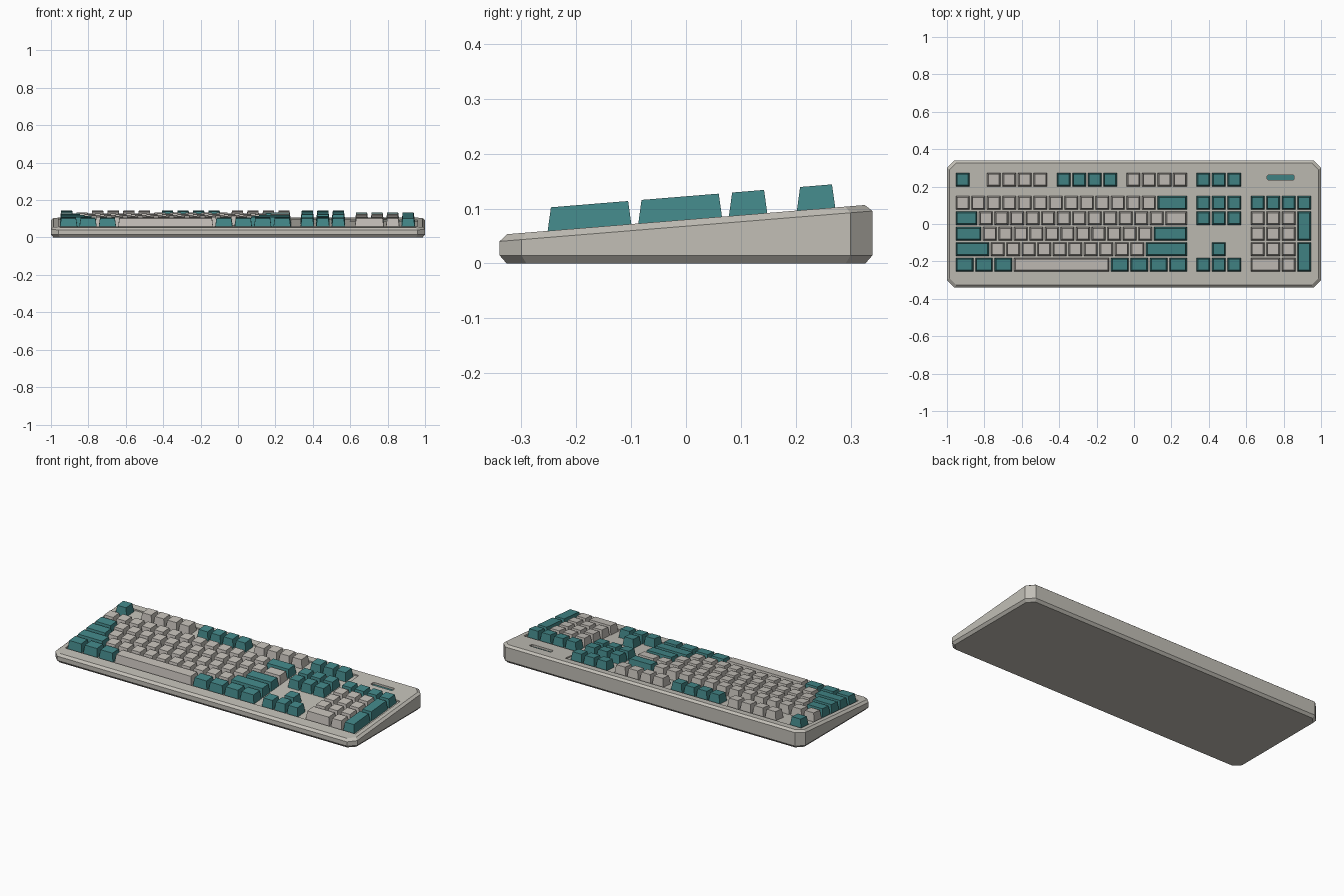
import bpy
import bmesh

cube = bpy.data.objects.get("Cube")
if cube:
    bpy.data.objects.remove(cube, do_unlink=True)

SLOPE = 0.0815              # tilt of the whole deck
UX, UY = 0.083, 0.0826      # key pitch
X0, Y0 = -0.9575, -0.2585   # lower left corner of the key grid
GAP = 0.0125
WELL = 0.008                # depth of the key well


def deck(y):
    return 0.08 + SLOPE * y


def material(name, colour):
    m = bpy.data.materials.new(name)
    m.use_nodes = True
    m.diffuse_color = (*colour, 1)
    bsdf = next(n for n in m.node_tree.nodes if n.type == 'BSDF_PRINCIPLED')
    bsdf.inputs["Base Color"].default_value = (*colour, 1)
    bsdf.inputs["Roughness"].default_value = 0.6
    return m


case_mat = material("warm_grey_case", (0.54, 0.52, 0.47))
key_mat = material("pale_grey_keys", (0.55, 0.52, 0.48))
teal_mat = material("teal", (0.055, 0.24, 0.245))


def finish(bm, name, mats):
    bmesh.ops.recalc_face_normals(bm, faces=bm.faces)
    mesh = bpy.data.meshes.new(name)
    bm.to_mesh(mesh)
    bm.free()
    for m in mats:
        mesh.materials.append(m)
    obj = bpy.data.objects.new(name, mesh)
    bpy.context.collection.objects.link(obj)
    return obj


def ring(bm, outline, height):
    return [bm.verts.new((x, y, height(y))) for x, y in outline]


def bridge(bm, a, b):
    n = len(a)
    for i in range(n):
        bm.faces.new((a[i], a[(i + 1) % n], b[(i + 1) % n], b[i]))


def octagon(inset, cut, w=1.0, d=0.34, cx=0.0, cy=0.0):
    w, d = w - inset, d - inset
    pts = [(w - cut, -d), (w, cut - d), (w, d - cut), (w - cut, d)]
    pts += [(-x, -y) for x, y in pts]
    return [(cx + x, cy + y) for x, y in pts]


# Case: wedge shell with chamfered corners and edges
bm = bmesh.new()
levels = [
    ring(bm, octagon(0.013, 0.036), lambda y: 0.0),
    ring(bm, octagon(0, 0.04), lambda y: 0.015),
    ring(bm, octagon(0, 0.04), lambda y: 0.068 + SLOPE * y),
    ring(bm, octagon(0.014, 0.036), deck),
]
for lower, upper in zip(levels, levels[1:]):
    bridge(bm, lower, upper)
bm.faces.new(levels[0])

# Key well (L-shaped) and indicator slot, sunk into the deck
left, right, step = -0.961, 0.961, 0.6
front, shoulder, back = -0.262, 0.162, 0.285
well = [(left, front), (right, front), (right, shoulder),
        (step, shoulder), (step, back), (left, back)]
slot = octagon(0, 0.006, 0.072, 0.014, 0.784, 0.249)
rims = [levels[-1]]
for outline, depth, index in ((well, WELL, 0), (slot, 0.012, 1)):
    rim = ring(bm, outline, deck)
    floor = ring(bm, outline, lambda y: deck(y) - depth)
    bridge(bm, rim, floor)
    bm.faces.new(floor).material_index = index
    rims.append(rim)
edges = []
for r in rims:
    for a, b in zip(r, r[1:] + r[:1]):
        edges.append(bm.edges.get((a, b)))
bmesh.ops.triangle_fill(bm, use_beauty=True, use_dissolve=False,
                        edges=edges, normal=(0, -SLOPE, 1))
finish(bm, "case", [case_mat, teal_mat])


# Keys: tapered caps following the deck tilt
def add_key(name, col, row, w, tall, mat):
    x1, x2 = X0 + col * UX + GAP / 2, X0 + (col + w) * UX - GAP / 2
    y1, y2 = Y0 + row * UY + GAP / 2, Y0 + (row + tall) * UY - GAP / 2
    bm = bmesh.new()

    def rect(i, lift):
        pts = [(x1 + i, y1 + i), (x2 - i, y1 + i),
               (x2 - i, y2 - i), (x1 + i, y2 - i)]
        return ring(bm, pts, lambda y: deck(y) + lift)

    base, top = rect(-0.001, -WELL), rect(0.006, 0.0425)
    bridge(bm, base, top)
    bm.faces.new(top)
    bm.faces.new(base)
    finish(bm, name, [mat])


G, T = key_mat, teal_mat
NAV, PAD = 15.5, 19
# Each run: block name, start column, row, count, width, height, material
runs = [
    ("escape_key", 0, 5.5, 1, 1, 1, T),
    ("function_key", 2, 5.5, 4, 1, 1, G),
    ("function_key", 6.5, 5.5, 4, 1, 1, T),
    ("function_key", 11, 5.5, 4, 1, 1, G),
    ("system_key", NAV, 5.5, 3, 1, 1, T),
    ("number_key", 0, 4, 13, 1, 1, G),
    ("backspace_key", 13, 4, 1, 2, 1, T),
    ("tab_key", 0, 3, 1, 1.5, 1, T),
    ("upper_letter_key", 1.5, 3, 12, 1, 1, G),
    ("slash_key", 13.5, 3, 1, 1.5, 1, G),
    ("caps_key", 0, 2, 1, 1.75, 1, T),
    ("home_letter_key", 1.75, 2, 11, 1, 1, G),
    ("enter_key", 12.75, 2, 1, 2.25, 1, T),
    ("left_shift_key", 0, 1, 1, 2.25, 1, T),
    ("lower_letter_key", 2.25, 1, 10, 1, 1, G),
    ("right_shift_key", 12.25, 1, 1, 2.75, 1, T),
    ("left_modifier_key", 0, 0, 3, 1.25, 1, T),
    ("space_bar", 3.75, 0, 1, 6.25, 1, G),
    ("right_modifier_key", 10, 0, 4, 1.25, 1, T),
    ("navigation_key", NAV, 4, 3, 1, 1, T),
    ("navigation_key", NAV, 3, 3, 1, 1, T),
    ("up_arrow_key", NAV + 1, 1, 1, 1, 1, T),
    ("arrow_key", NAV, 0, 3, 1, 1, T),
    ("pad_top_key", PAD, 4, 4, 1, 1, T),
    ("pad_zero_key", PAD, 0, 1, 2, 1, G),
    ("pad_point_key", PAD + 2, 0, 1, 1, 1, G),
    ("pad_plus_key", PAD + 3, 2, 1, 1, 2, T),
    ("pad_enter_key", PAD + 3, 0, 1, 1, 2, T),
]
runs += [("pad_number_key", PAD, r, 3, 1, 1, G) for r in (1, 2, 3)]
for name, col, row, count, w, tall, mat in runs:
    for i in range(count):
        add_key(name, col + i * w, row, w, tall, mat)
